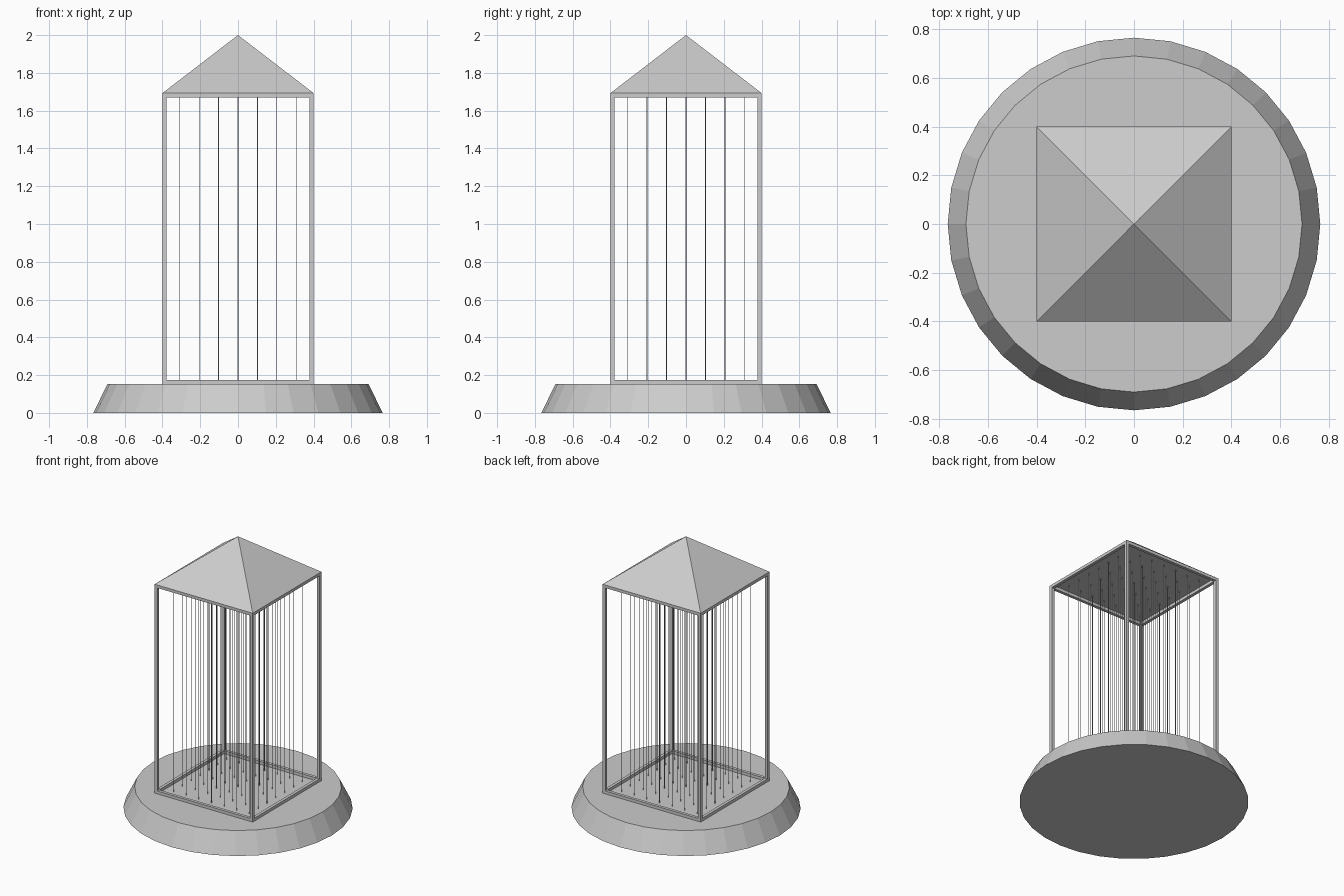
import bpy, math

if "Cube" in bpy.data.objects:
    bpy.data.objects.remove(bpy.data.objects["Cube"])

# One neutral grey for the whole model
grey = bpy.data.materials.new("light_grey")
grey.diffuse_color = (0.604, 0.604, 0.604, 1)
grey.use_nodes = True
grey.node_tree.nodes["Principled BSDF"].inputs["Base Color"].default_value = grey.diffuse_color

HALF, BEAM = 0.40, 0.022      # cage half width, beam thickness
Z0, Z1, TOP = 0.153, 1.693, 2.0
GRID, REACH, ROD_R = 7, 0.309, 0.002


def finish(name):
    ob = bpy.context.object
    ob.name = name
    ob.data.materials.append(grey)
    return ob


def box(name, lo, hi):
    bpy.ops.mesh.primitive_cube_add(size=1, location=[(a + b) / 2 for a, b in zip(lo, hi)])
    bpy.context.object.scale = [b - a for a, b in zip(lo, hi)]
    bpy.ops.object.transform_apply(location=False, rotation=False, scale=True)
    return finish(name)


# Tapered round base
bpy.ops.mesh.primitive_cone_add(vertices=32, radius1=0.766, radius2=0.691,
                                depth=Z0, location=(0, 0, Z0 / 2))
finish("round_base")

# Pyramid roof
bpy.ops.mesh.primitive_cone_add(vertices=4, radius1=HALF * math.sqrt(2), radius2=0,
                                depth=TOP - Z1, location=(0, 0, (TOP + Z1) / 2),
                                rotation=(0, 0, math.pi / 4))
finish("pyramid_roof")

# Corner posts
inner = HALF - BEAM
for sx in (-1, 1):
    for sy in (-1, 1):
        xs, ys = sorted((sx * inner, sx * HALF)), sorted((sy * inner, sy * HALF))
        box("corner_post", (xs[0], ys[0], Z0), (xs[1], ys[1], Z1))

# Bottom and top rails on all four sides
for name, z in (("bottom_rail", Z0), ("top_rail", Z1 - BEAM)):
    for s in (-1, 1):
        a, b = sorted((s * inner, s * HALF))
        box(name + "_x", (-inner, a, z), (inner, b, z + BEAM))
        box(name + "_y", (a, -inner, z), (b, inner, z + BEAM))

# Grid of thin vertical rods between base and roof
step = 2 * REACH / (GRID - 1)
for i in range(GRID):
    for j in range(GRID):
        bpy.ops.mesh.primitive_cylinder_add(
            vertices=6, radius=ROD_R, depth=Z1 - Z0,
            location=(-REACH + i * step, -REACH + j * step, (Z0 + Z1) / 2))
        finish("thin_rod")
